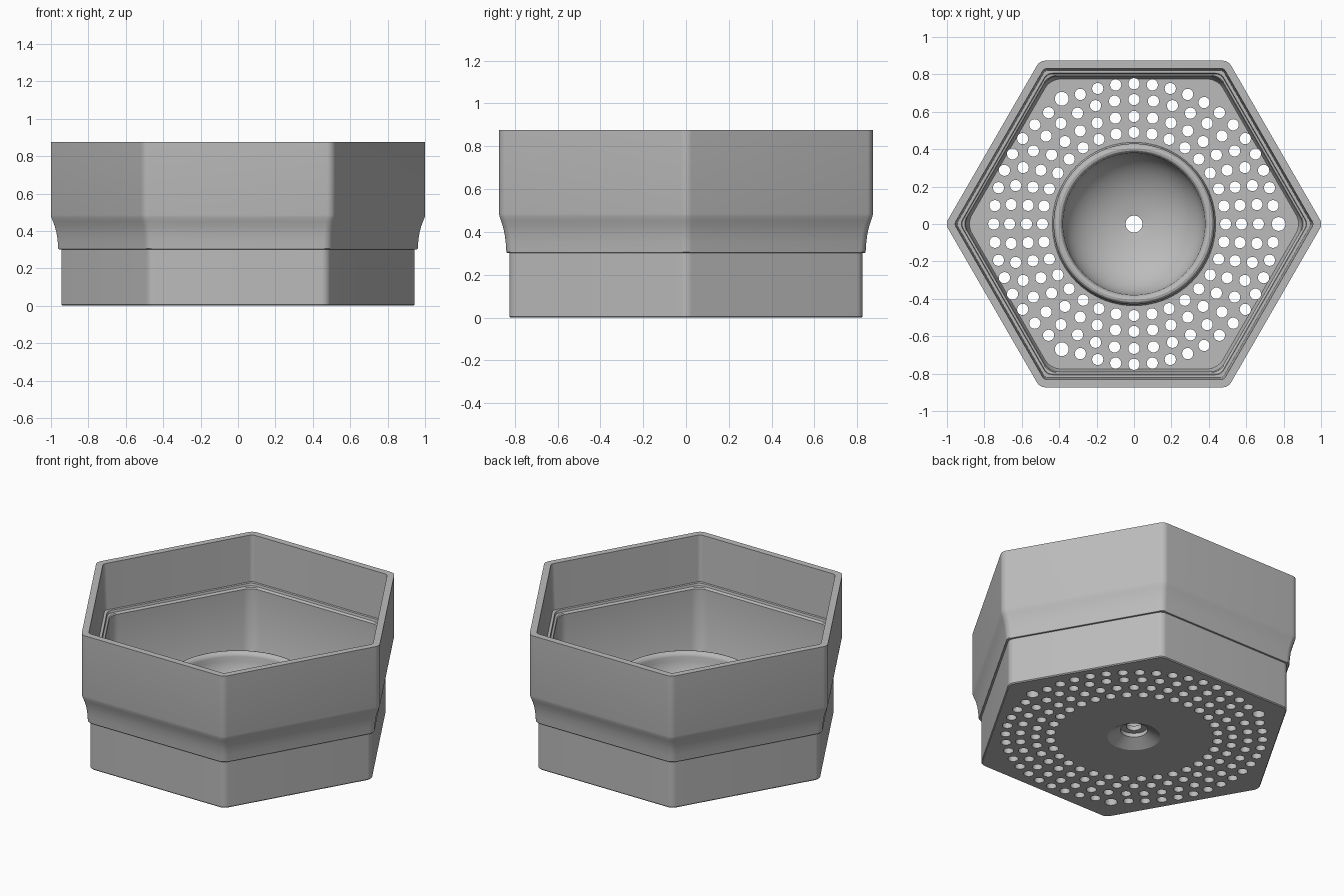
import bpy, bmesh
from math import sin, cos, radians, pi

if "Cube" in bpy.data.objects:
    bpy.data.objects.remove(bpy.data.objects["Cube"], do_unlink=True)

PER_CORNER = 10  # points per rounded hexagon corner


def hex_ring(apothem, radius, z):
    """Rounded hexagon with corners on the x axis."""
    pts = []
    reach = (apothem - radius) / cos(radians(30))
    for c in range(6):
        mid = radians(60 * c)
        for j in range(PER_CORNER):
            a = mid + radians(-30 + 60 * j / (PER_CORNER - 1))
            pts.append((reach * cos(mid) + radius * cos(a),
                        reach * sin(mid) + radius * sin(a), z))
    return pts


def circle_ring(r, z):
    n = 6 * PER_CORNER
    step = 2 * pi / n
    return [(r * cos((i + 0.5) * step - pi / 6),
             r * sin((i + 0.5) * step - pi / 6), z) for i in range(n)]


def new_object(name, bm):
    mesh = bpy.data.meshes.new(name)
    bm.to_mesh(mesh)
    bm.free()
    obj = bpy.data.objects.new(name, mesh)
    bpy.context.collection.objects.link(obj)
    return obj


FLOOR = 0.05

# Outer wall, bottom to rim: (apothem, corner radius, z)
outer = [(0.82, 0.05, 0), (0.825, 0.05, 0.006), (0.825, 0.05, 0.302),
         (0.836, 0.05, 0.302), (0.839, 0.05, 0.306), (0.842, 0.05, 0.35),
         (0.847, 0.05, 0.39), (0.855, 0.05, 0.425), (0.864, 0.05, 0.452),
         (0.871, 0.05, 0.472), (0.873, 0.05, 0.485), (0.873, 0.05, 0.875)]
# Inner wall, rim to floor, with the ledge
inner = [(0.832, 0.03, 0.875), (0.822, 0.03, 0.58), (0.806, 0.05, 0.58),
         (0.803, 0.05, 0.565), (0.795, 0.09, 0.562), (0.79, 0.09, 0.555),
         (0.785, 0.1, FLOOR + 0.02), (0.775, 0.1, FLOOR)]
rings = [hex_ring(*p) for p in outer + inner]

# Central cup: outside and rounded lip
cup = [(0.437, FLOOR), (0.432, FLOOR + 0.01), (0.43, 0.36)]
cup += [(0.405 + 0.025 * cos(a), 0.36 + 0.025 * sin(a))
        for a in (radians(d) for d in range(30, 180, 30))]
# Bowl of the cup, down to the drain
cup += [(0.38 * cos(radians(d)), 0.36 - 0.26 * sin(radians(d)))
        for d in range(0, 83, 6)]
# Drain hole and countersink underneath
cup += [(0.045, 0.10), (0.045, 0.07), (0.08, 0.07), (0.08, 0.045), (0.155, 0)]
rings += [circle_ring(*p) for p in cup]

# Loft all rings into one closed shell
bm = bmesh.new()
loops = [[bm.verts.new(p) for p in ring] for ring in rings]
for a, b in zip(loops, loops[1:] + loops[:1]):
    for i in range(len(a)):
        k = (i + 1) % len(a)
        bm.faces.new((a[i], a[k], b[k], b[i]))
bmesh.ops.recalc_face_normals(bm, faces=bm.faces)
body = new_object("strainer_body", bm)

# Drainage holes: (ring radius, hole count), three larger ones on the outer ring
holes = []
for ring_r, count in ((0.75, 48), (0.665, 40), (0.575, 36), (0.49, 32)):
    for i in range(count):
        big = ring_r == 0.75 and i % 16 == 0
        holes.append((0.773 if big else ring_r, 2 * pi * i / count,
                      0.037 if big else 0.03))
bm = bmesh.new()
for ring_r, a, r in holes:
    made = bmesh.ops.create_cone(bm, cap_ends=True, segments=20,
                                 radius1=r, radius2=r, depth=0.2)
    bmesh.ops.translate(bm, verts=made["verts"],
                        vec=(ring_r * cos(a), ring_r * sin(a), FLOOR / 2))
cutter = new_object("hole_cutter", bm)

# Cut the holes, then drop the cutter
cut = body.modifiers.new("drain_holes", "BOOLEAN")
cut.operation = "DIFFERENCE"
cut.solver = "EXACT"
cut.object = cutter
bpy.ops.object.select_all(action="DESELECT")
body.select_set(True)
bpy.context.view_layer.objects.active = body
bpy.ops.object.modifier_apply(modifier=cut.name)
bpy.data.objects.remove(cutter, do_unlink=True)

# Single grey material
grey = bpy.data.materials.new("plain_grey")
grey.use_nodes = True
colour = (0.5, 0.5, 0.5, 1)
grey.diffuse_color = colour
grey.node_tree.nodes["Principled BSDF"].inputs["Base Color"].default_value = colour
body.data.materials.clear()
body.data.materials.append(grey)
bpy.ops.object.shade_smooth_by_angle(angle=radians(30))
